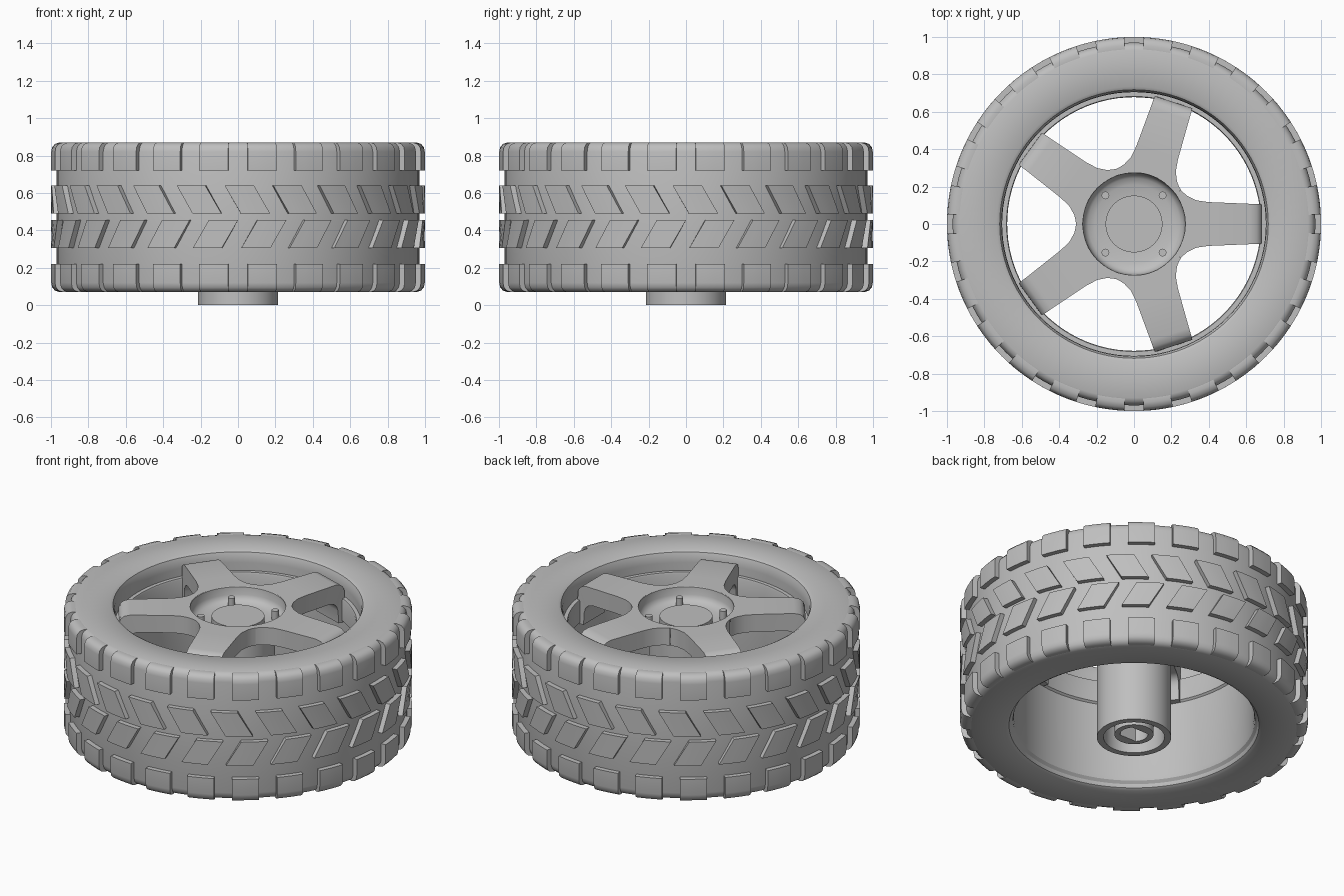
import bpy, bmesh
from math import radians, cos, sin, pi
from mathutils import Matrix

if "Cube" in bpy.data.objects:
    bpy.data.objects.remove(bpy.data.objects["Cube"])

grey = bpy.data.materials.new("plain grey")
grey.use_nodes = True
COLOR = (0.52, 0.52, 0.52, 1)
grey.diffuse_color = COLOR
grey.node_tree.nodes["Principled BSDF"].inputs["Base Color"].default_value = COLOR


def finish(name, bm):
    """Clean the mesh, shade it smooth with sharp edges and link it."""
    bmesh.ops.remove_doubles(bm, verts=bm.verts, dist=1e-5)
    bmesh.ops.recalc_face_normals(bm, faces=bm.faces)
    mesh = bpy.data.meshes.new(name)
    bm.to_mesh(mesh)
    bm.free()
    mesh.materials.append(grey)
    mesh.shade_smooth()
    mesh.set_sharp_from_angle(angle=radians(32))
    obj = bpy.data.objects.new(name, mesh)
    bpy.context.collection.objects.link(obj)
    return obj


def lathe(profile, closed, steps=96):
    """Revolve an (r, z) profile about the z axis."""
    bm = bmesh.new()
    verts = [bm.verts.new((r, 0, z)) for r, z in profile]
    pairs = list(zip(verts, verts[1:]))
    if closed:
        pairs.append((verts[-1], verts[0]))
    edges = [bm.edges.new(p) for p in pairs]
    bmesh.ops.spin(bm, geom=verts + edges, cent=(0, 0, 0), axis=(0, 0, 1),
                   angle=2 * pi, steps=steps, use_merge=True)
    return bm


def tread_row(name, section, centre, half=4.5, count=24, cuts=3):
    """Ring of blocks: an (r, z, lean) section swept over a small angle."""
    bm = bmesh.new()
    for k in range(count):
        rings = []
        for j in range(cuts + 1):
            base = -90 + centre + 360 * k / count + half * (2 * j / cuts - 1)
            rings.append([bm.verts.new((r * cos(radians(base + a)),
                                        r * sin(radians(base + a)), z))
                          for r, z, a in section])
        n = len(section)
        for a, b in zip(rings, rings[1:]):
            for i in range(n):
                bm.faces.new((a[i], a[(i + 1) % n], b[(i + 1) % n], b[i]))
        bm.faces.new(rings[0])
        bm.faces.new(rings[-1])
    return finish(name, bm)


def flip(profile):
    """Mirror a section about the middle height of the tyre."""
    return [(p[0], 0.94 - p[1]) + tuple(p[2:]) for p in profile]


# Tyre body, symmetric about its middle
half_tyre = [(0.705, 0.80), (0.708, 0.835), (0.718, 0.86), (0.735, 0.87),
             (0.93, 0.87), (0.95, 0.862), (0.964, 0.845), (0.97, 0.82)]
finish("tyre", lathe(half_tyre + flip(half_tyre)[::-1], True))

# Tread blocks
shoulder = [(0.93, 0.868, 0), (0.955, 0.87, 0), (0.98, 0.862, 0), (0.995, 0.845, 0),
            (1, 0.82, 0), (1, 0.72, 0), (0.96, 0.72, 0)]
tread_row("upper_shoulder_blocks", shoulder, 7.5)
tread_row("lower_shoulder_blocks", flip(shoulder), 7.5)


def slanted(z0, z1, lean):
    return [(0.96, z0, -lean), (1, z0, -lean), (1, z1, lean), (0.96, z1, lean)]


tread_row("upper_slanted_blocks", slanted(0.49, 0.64, -2.5), 2.9)
tread_row("lower_slanted_blocks", slanted(0.305, 0.455, 2.5), 8)

# Rim barrel with the raised seat that carries the spokes
finish("rim", lathe([(0.71, 0.75), (0.682, 0.75), (0.678, 0.74), (0.678, 0.61),
                     (0.69, 0.60), (0.69, 0.14), (0.695, 0.115), (0.71, 0.10)], True))

# Spokes: stations of top x, top z, bottom x, bottom z, half width, inner bulge
stations = [(0.222, 0.85, 0.222, 0.74, 0.162, 0.053),
            (0.251, 0.85, 0.251, 0.74, 0.182, 0.059),
            (0.265, 0.85, 0.265, 0.74, 0.167, 0.052),
            (0.288, 0.85, 0.288, 0.74, 0.148, 0.040),
            (0.335, 0.85, 0.335, 0.74, 0.126, 0.012),
            (0.40, 0.85, 0.40, 0.74, 0.117, 0),
            (0.62, 0.85, 0.58, 0.74, 0.108, 0),
            (0.655, 0.842, 0.61, 0.73, 0.107, 0),
            (0.675, 0.825, 0.63, 0.71, 0.106, 0),
            (0.685, 0.80, 0.64, 0.68, 0.105, 0),
            (0.687, 0.60, 0.645, 0.60, 0.105, 0)]
ACROSS = 8
bm = bmesh.new()
for k in range(5):
    turn = Matrix.Rotation(2 * pi * k / 5, 3, "Z")
    top, low = [], []
    for xt, zt, xb, zb, w, bulge in stations:
        for rows, x, z in ((top, xt, zt), (low, xb, zb)):
            row = []
            for i in range(ACROSS + 1):
                t = 2 * i / ACROSS - 1
                v = bm.verts.new((x + bulge * (1 - t * t), w * t, z))
                v.co = turn @ v.co
                row.append(v)
            rows.append(row)
    for s in range(len(stations) - 1):
        for rows in (top, low):
            for i in range(ACROSS):
                bm.faces.new((rows[s][i], rows[s][i + 1], rows[s + 1][i + 1], rows[s + 1][i]))
        if s:
            for i in (0, ACROSS):
                bm.faces.new((top[s][i], top[s + 1][i], low[s + 1][i], low[s][i]))
    for i in range(ACROSS):
        bm.faces.new((top[-1][i], top[-1][i + 1], low[-1][i + 1], low[-1][i]))
finish("spokes", bm)

# Hub: dished face, centre cap, axle tube and flat-sided bore
bm = lathe([(0.282, 0.848), (0.275, 0.845), (0.27, 0.80), (0.262, 0.78), (0.245, 0.765),
            (0.21, 0.755), (0.152, 0.75), (0.152, 0.79), (0, 0.79)], False, 64)
finish("hub_dish", bm)
bm = lathe([(0.282, 0.742), (0.213, 0.742), (0.213, 0), (0.175, 0), (0.175, 0.15),
            (0.112, 0.15), (0.112, 0.02), (0.08, 0.02), (0.08, 0.3), (0, 0.3)], False, 64)
for v in bm.verts:
    if v.co.xy.length < 0.09:
        v.co.y = max(-0.055, min(0.055, v.co.y))
finish("axle_tube", bm)

# Wheel studs
bm = bmesh.new()
for sx in (-1, 1):
    for sy in (-1, 1):
        bmesh.ops.create_cone(bm, cap_ends=True, segments=12, radius1=0.021, radius2=0.021,
                              depth=0.08, matrix=Matrix.Translation((sx * 0.153, sy * 0.153, 0.77)))
finish("wheel_studs", bm)
